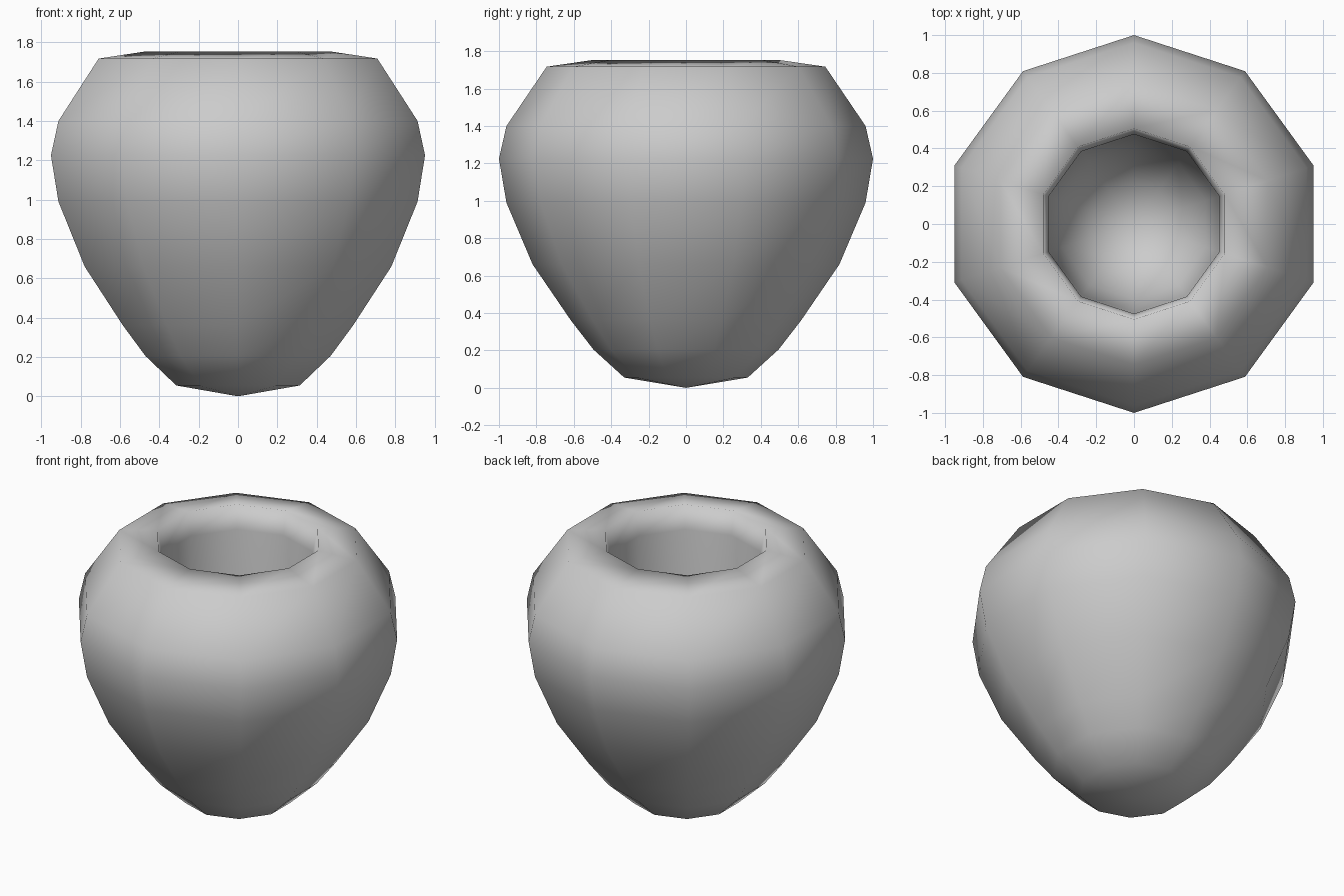
import bpy, bmesh
from math import cos, sin, pi

if "Cube" in bpy.data.objects:
    bpy.data.objects.remove(bpy.data.objects["Cube"])

SIDES = 10

# Profile (radius, height): outside from the base up, over the rim, down the hollow
outer = [(0.33, 0.055), (0.495, 0.205), (0.615, 0.36), (0.82, 0.66), (0.96, 0.99),
         (1.0, 1.225), (0.96, 1.40), (0.745, 1.717)]
inner = [(0.505, 1.752), (0.475, 1.60), (0.465, 0.95), (0.40, 0.50), (0.22, 0.27)]


def lathe(name, bottom_z, profile, floor_z):
    bm = bmesh.new()
    rings = [[bm.verts.new((r * cos(pi / 2 + 2 * pi * i / SIDES),
                            r * sin(pi / 2 + 2 * pi * i / SIDES), z))
              for i in range(SIDES)] for r, z in profile]
    bottom = bm.verts.new((0, 0, bottom_z))
    floor = bm.verts.new((0, 0, floor_z))
    for i in range(SIDES):
        j = (i + 1) % SIDES
        bm.faces.new((bottom, rings[0][j], rings[0][i]))
        for a, b in zip(rings, rings[1:]):
            bm.faces.new((a[i], a[j], b[j], b[i]))
        bm.faces.new((rings[-1][i], rings[-1][j], floor))
    bmesh.ops.recalc_face_normals(bm, faces=bm.faces)
    for f in bm.faces:
        f.smooth = True
    mesh = bpy.data.meshes.new(name)
    bm.to_mesh(mesh)
    bm.free()
    obj = bpy.data.objects.new(name, mesh)
    bpy.context.collection.objects.link(obj)
    return obj


# Hollow ten-sided pot
lathe("pot", 0.0, outer + inner, 0.22)
